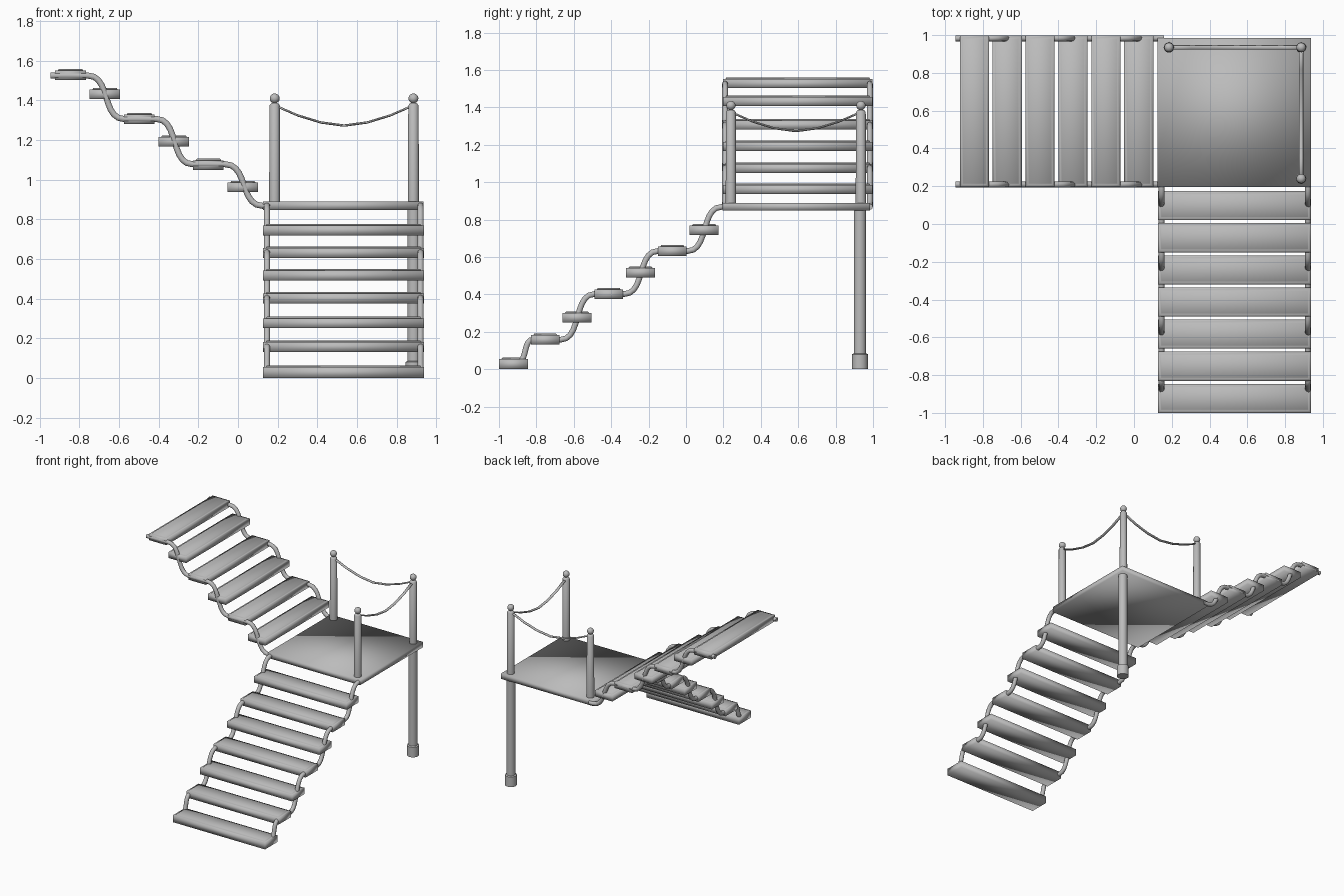
import bpy, bmesh, math
from mathutils import Vector

cube = bpy.data.objects.get("Cube")
if cube:
    bpy.data.objects.remove(cube, do_unlink=True)

grey = bpy.data.materials.new("plain grey")
grey.use_nodes = True
grey.diffuse_color = (0.5, 0.5, 0.5, 1)
grey.node_tree.nodes["Principled BSDF"].inputs["Base Color"].default_value = (0.5, 0.5, 0.5, 1)


def finish(name, bm):
    """Turn a bmesh into a smooth shaded grey object."""
    bmesh.ops.recalc_face_normals(bm, faces=bm.faces)
    mesh = bpy.data.meshes.new(name)
    bm.to_mesh(mesh)
    bm.free()
    mesh.materials.append(grey)
    mesh.shade_smooth()
    obj = bpy.data.objects.new(name, mesh)
    bpy.context.collection.objects.link(obj)
    return obj


def slab(name, low, high, raised=False):
    """Box between two corners, optionally with a raised panel on top."""
    low, high = Vector(low), Vector(high)
    bm = bmesh.new()
    bmesh.ops.create_cube(bm, size=1)
    bmesh.ops.scale(bm, vec=high - low, verts=bm.verts)
    bmesh.ops.translate(bm, vec=(low + high) / 2, verts=bm.verts)
    if raised:
        top = max(bm.faces, key=lambda f: f.calc_center_median().z)
        bmesh.ops.inset_region(bm, faces=[top], thickness=0.018, depth=0)
        bmesh.ops.inset_region(bm, faces=[top], thickness=0.008, depth=0.008)
    return finish(name, bm)


def turned(name, x, y, profile, sides=20):
    """Spin a (radius, height) profile about a vertical axis."""
    bm = bmesh.new()
    verts = [bm.verts.new((x + r, y, z)) for r, z in profile]
    edges = [bm.edges.new(pair) for pair in zip(verts, verts[1:])]
    bmesh.ops.spin(bm, geom=verts + edges, cent=(x, y, 0), axis=(0, 0, 1),
                   angle=math.tau, steps=sides)
    bmesh.ops.remove_doubles(bm, verts=bm.verts, dist=0.0002)
    obj = finish(name, bm)
    obj.data.set_sharp_from_angle(angle=math.radians(40))
    return obj


def rope(name, start, end, sag):
    """Flat rope hanging in straight segments between two points."""
    start, end = Vector(start), Vector(end)
    across = (end - start).cross(Vector((0, 0, 1))).normalized()
    bm = bmesh.new()
    rings = []
    for i in range(7):
        t = i / 6
        p = start.lerp(end, t) - Vector((0, 0, sag * (1 - abs(2 * t - 1) ** 1.7)))
        rings.append([bm.verts.new(p + across * 0.012 * math.cos(a * math.tau / 8)
                                   + Vector((0, 0, 0.006 * math.sin(a * math.tau / 8))))
                      for a in range(8)])
    for a, b in zip(rings, rings[1:]):
        for k in range(8):
            bm.faces.new((a[k], a[k - 1], b[k - 1], b[k]))
    bm.faces.new(rings[0])
    bm.faces.new(rings[-1])
    return finish(name, bm)


def rail(name, points, place):
    """Round tube along (distance, height) points with level handles."""
    curve = bpy.data.curves.new(name, "CURVE")
    curve.dimensions = "3D"
    curve.bevel_depth = 0.016
    curve.bevel_resolution = 3
    curve.resolution_u = 10
    curve.use_fill_caps = True
    spline = curve.splines.new("BEZIER")
    spline.bezier_points.add(len(points) - 1)
    for i, (bp, (d, z)) in enumerate(zip(spline.bezier_points, points)):
        def reach(j):
            # level runs get short handles, rises get long ones
            if not 0 <= j < len(points):
                return 0.02
            return (points[j][0] - d) * (0.33 if points[j][1] == z else 0.62)
        bp.handle_left_type = bp.handle_right_type = "FREE"
        bp.co = place(d, z)
        bp.handle_left = place(d + reach(i - 1), z)
        bp.handle_right = place(d + reach(i + 1), z)
    obj = bpy.data.objects.new(name, curve)
    bpy.context.collection.objects.link(obj)
    curve.materials.append(grey)
    bpy.context.view_layer.update()
    mesh = bpy.data.meshes.new_from_object(obj.evaluated_get(bpy.context.evaluated_depsgraph_get()))
    bpy.data.objects.remove(obj, do_unlink=True)
    mesh.shade_smooth()
    tube = bpy.data.objects.new(name, mesh)
    bpy.context.collection.objects.link(tube)


# Landing and its corner leg
slab("landing", (0.125, 0.195, 0.848), (0.937, 0.985, 0.89))
turned("corner_leg", 0.887, 0.93, [(0, 0), (0.043, 0), (0.043, 0.08), (0.033, 0.085),
                                   (0.033, 0.86), (0, 0.86)])

# Railing posts with ball tops, and ropes between them
corners = [(0.185, 0.935), (0.885, 0.935), (0.885, 0.24)]
ball = [(0.025 * math.sin(a * math.pi / 8), 1.41 - 0.025 * math.cos(a * math.pi / 8))
        for a in range(1, 9)]
for i, (x, y) in enumerate(corners):
    turned(f"railing_post_{i + 1}", x, y,
           [(0, 0.88), (0.028, 0.88), (0.026, 1.375), (0.018, 1.385)] + ball)
for i, (a, b) in enumerate(zip(corners, corners[1:])):
    rope(f"rope_{i + 1}", (*a, 1.375), (*b, 1.375), 0.102)

# Lower flight, rising toward the landing
lower_heights = [0.03, 0.158, 0.277, 0.402, 0.517, 0.632, 0.745]
for i, z in enumerate(lower_heights):
    y = -0.923 + 0.17 * i
    slab(f"lower_step_{i + 1}", (0.127, y - 0.077, z - 0.026 if i else 0),
         (0.938, y + 0.077, z + 0.024), True)

lower_path = [(-0.9, 0.035), (-0.82, 0.158), (-0.67, 0.158), (-0.49, 0.402), (-0.33, 0.402),
              (-0.15, 0.632), (0.01, 0.632), (0.19, 0.868), (0.23, 0.868)]
for side, x in (("right", 0.146), ("left", 0.921)):
    rail(f"lower_rail_{side}", lower_path, lambda d, z: (x, d, z))

# Upper flight, rising away from the landing
upper_heights = [0.962, 1.075, 1.193, 1.306, 1.432, 1.528]
for i, z in enumerate(upper_heights):
    x = 0.025 - 0.174 * i
    slab(f"upper_step_{i + 1}", (x - 0.077, 0.197, z - 0.025), (x + 0.077, 0.998, z + 0.023), True)

upper_path = [(0.16, 0.868), (0.125, 0.868), (-0.065, 1.078), (-0.23, 1.078), (-0.41, 1.306),
              (-0.575, 1.306), (-0.755, 1.525), (-0.945, 1.525)]
for side, y in (("front", 0.209), ("back", 0.983)):
    rail(f"upper_rail_{side}", upper_path, lambda d, z: (d, y, z))
